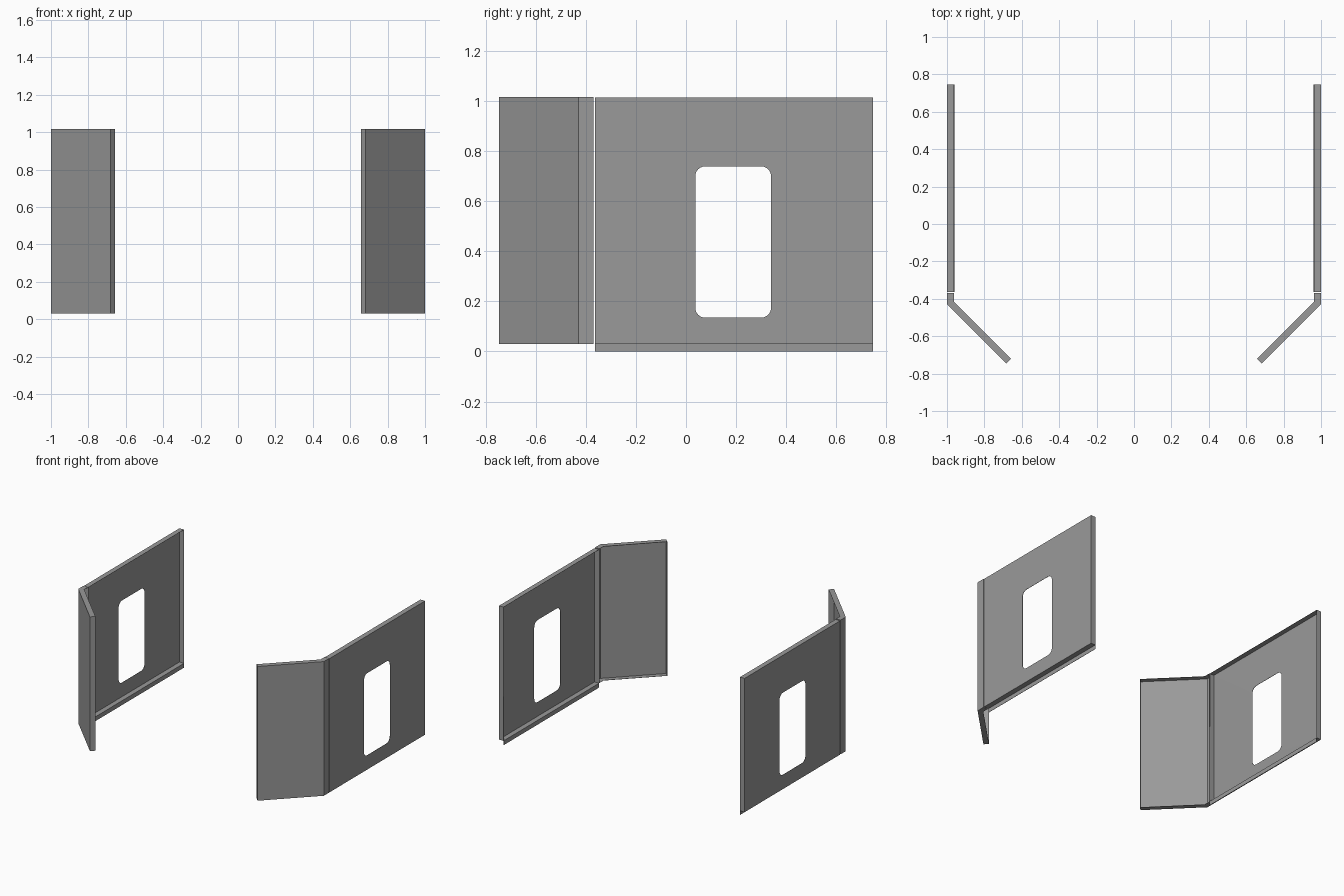
import bpy
import bmesh
import math

default = bpy.data.objects.get("Cube")
if default:
    bpy.data.objects.remove(default, do_unlink=True)

# Single painted-metal colour
GREY = (0.32, 0.32, 0.32, 1.0)
metal = bpy.data.materials.new("grey_metal")
metal.use_nodes = True
metal.diffuse_color = GREY
metal.node_tree.nodes["Principled BSDF"].inputs["Base Color"].default_value = GREY

BASE = 0.03      # underside of the folded panels
DEPTH = 0.037    # flange depth
SHEET = 0.002    # sheet thickness


def rounded_window(y0, y1, z0, z1, r, steps=6):
    """Outline of a rounded rectangle as (y, z) points."""
    corners = [(y1 - r, z1 - r), (y0 + r, z1 - r), (y0 + r, z0 + r), (y1 - r, z0 + r)]
    points = []
    for k, (cy, cz) in enumerate(corners):
        for i in range(steps + 1):
            a = math.pi / 2 * (k + i / steps)
            points.append((cy + r * math.cos(a), cz + r * math.sin(a)))
    return points


def folded_panel(name, side, outer, inner, top, window=None, lip=False):
    """Sheet following a plan path, with flanges folded inward on every edge."""
    bm = bmesh.new()

    def row(path, z):
        return [bm.verts.new((side * x, y, z)) for x, y in path]

    ob, ot = row(outer, BASE), row(outer, top)
    ib, it = row(inner, BASE), row(inner, top)

    # Outer skin, with or without an opening
    for i in range(len(outer) - 1):
        quad = [ob[i], ob[i + 1], ot[i + 1], ot[i]]
        if window:
            hole = [bm.verts.new((side * outer[i][0], y, z)) for y, z in window]
            edges = [bm.edges.new((loop[k - 1], loop[k]))
                     for loop in (quad, hole) for k in range(len(loop))]
            bmesh.ops.triangle_fill(bm, use_beauty=True, edges=edges, normal=(side, 0, 0))
        else:
            bm.faces.new(quad)
        # Top and bottom flanges
        bm.faces.new((ot[i], ot[i + 1], it[i + 1], it[i]))
        bm.faces.new((ob[i], ob[i + 1], ib[i + 1], ib[i]))

    # End flanges
    for k in (0, -1):
        bm.faces.new((ob[k], ot[k], it[k], ib[k]))

    # Downturned lip on the inner edge of the bottom flange
    if lip:
        foot = row(inner, 0)
        bm.faces.new((ib[0], ib[-1], foot[-1], foot[0]))

    # Make the outer skin face outward
    bmesh.ops.recalc_face_normals(bm, faces=bm.faces)
    bm.normal_update()
    skin = next(f for f in bm.faces
                if all(abs(v.co.x) > 1 - DEPTH / 2 for v in f.verts))
    if skin.normal.x * side < 0:
        bmesh.ops.reverse_faces(bm, faces=bm.faces)

    mesh = bpy.data.meshes.new(name)
    bm.to_mesh(mesh)
    bm.free()
    mesh.materials.append(metal)
    obj = bpy.data.objects.new(name, mesh)
    bpy.context.collection.objects.link(obj)
    solid = obj.modifiers.new("sheet_thickness", "SOLIDIFY")
    solid.thickness = SHEET
    solid.offset = -1
    return obj


opening = rounded_window(0.037, 0.34, 0.135, 0.74, 0.04)

# Inner fold line and end of the angled wing
fold_y = -0.43 + DEPTH * math.tan(math.pi / 8)
step = DEPTH / math.sqrt(2)
wing_end = (0.683, -0.747)

for label, side in (("left", 1), ("right", -1)):
    # Flat side panel with its window
    folded_panel(label + "_side_panel", side,
                 [(1, -0.363), (1, 0.747)],
                 [(1 - DEPTH, -0.363), (1 - DEPTH, 0.747)],
                 1.015, window=opening, lip=True)
    # Front wing bent inward
    folded_panel(label + "_front_wing", side,
                 [(1, -0.37), (1, -0.43), wing_end],
                 [(1 - DEPTH, -0.37), (1 - DEPTH, fold_y),
                  (wing_end[0] - step, wing_end[1] + step)],
                 1.018)
